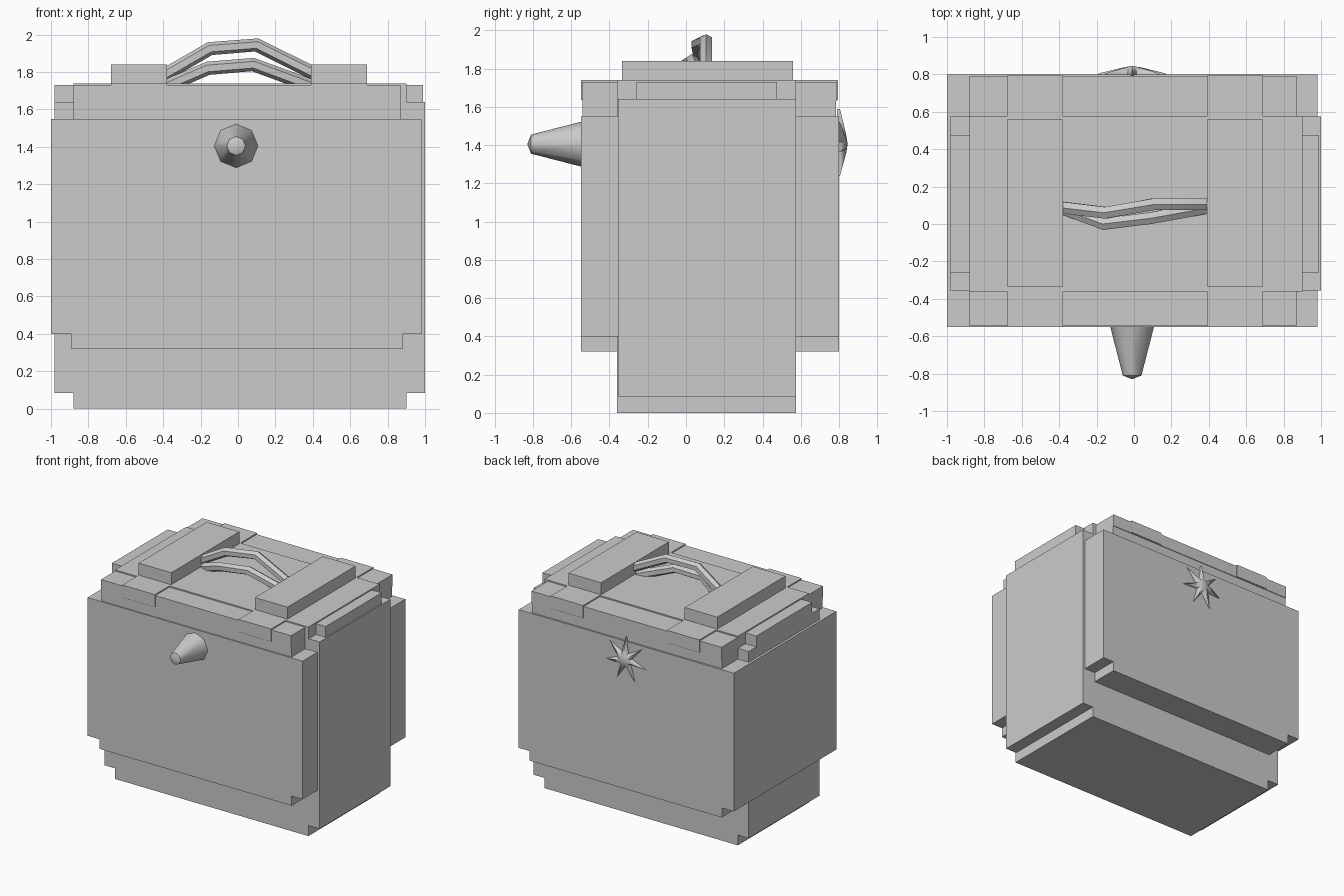
import bpy, bmesh
from math import sin, cos, pi
from mathutils import Vector

if "Cube" in bpy.data.objects:
    bpy.data.objects.remove(bpy.data.objects["Cube"])


def mesh_object(name, bm, smooth=True):
    bmesh.ops.recalc_face_normals(bm, faces=bm.faces)
    me = bpy.data.meshes.new(name)
    bm.to_mesh(me)
    bm.free()
    ob = bpy.data.objects.new(name, me)
    bpy.context.collection.objects.link(ob)
    if smooth:
        bpy.context.view_layer.objects.active = ob
        ob.select_set(True)
        bpy.ops.object.shade_smooth_by_angle(angle=0.9)
        ob.select_set(False)
    return ob


def box(name, x, y, z):
    bm = bmesh.new()
    bmesh.ops.create_cube(bm, size=1)
    for v in bm.verts:
        v.co = [(a + b) / 2 + c * (b - a) for (a, b), c in zip((x, y, z), v.co)]
    return mesh_object(name, bm, False)


def rings(name, loops, tip=None):
    """Skin a list of equal-length vertex loops; cap the ends."""
    bm = bmesh.new()
    vs = [[bm.verts.new(p) for p in loop] for loop in loops]
    n = len(vs[0])
    for a, b in zip(vs, vs[1:]):
        for i in range(n):
            bm.faces.new((a[i], a[(i + 1) % n], b[(i + 1) % n], b[i]))
    bm.faces.new(vs[0])
    if tip:
        t = bm.verts.new(tip)
        for i in range(n):
            bm.faces.new((vs[-1][i], vs[-1][(i + 1) % n], t))
    else:
        bm.faces.new(vs[-1])
    return mesh_object(name, bm)


def tube(name, pts, r, sides=6):
    pts = [Vector(p) for p in pts]
    loops = []
    for i, p in enumerate(pts):
        d = (pts[min(i + 1, len(pts) - 1)] - pts[max(i - 1, 0)]).normalized()
        u = d.cross(Vector((0, 1, 0))).normalized()
        w = d.cross(u)
        loops.append([p + r * (cos(2 * pi * k / sides) * u + sin(2 * pi * k / sides) * w)
                      for k in range(sides)])
    return rings(name, loops)


# Stepped body: core, side panels and front/back panels
box("core", (-0.88, 0.90), (-0.36, 0.575), (0, 1.74))
box("side_panels", (-0.98, 1.0), (-0.355, 0.575), (0.085, 1.64))
box("front_back_panels", (-1.0, 0.98), (-0.55, 0.80), (0.40, 1.55))
box("panel_lower_step", (-0.89, 0.88), (-0.55, 0.80), (0.32, 0.45))

# Lid: inset lip, front/back rails and side rails
box("lid_lip", (-0.88, 0.87), (-0.54, 0.785), (1.50, 1.63))
box("lid_rails", (-0.88, 0.87), (-0.545, 0.79), (1.63, 1.73))
box("lid_side_rails", (-0.98, 0.99), (-0.26, 0.475), (1.60, 1.73))

# Straps across the lid, each with a raised middle
for side, x in (("left", (-0.68, -0.38)), ("right", (0.39, 0.69))):
    box(side + "_strap_raised", x, (-0.335, 0.56), (1.70, 1.84))
    box(side + "_strap_ends", x, (-0.55, 0.795), (1.635, 1.74))

# Bent handle made of two bars
tube("handle_upper", [(-0.40, 0.09, 1.78), (-0.15, 0.06, 1.925),
                      (0.10, 0.105, 1.945), (0.42, 0.105, 1.785)], 0.036)
tube("handle_lower", [(-0.37, 0.08, 1.73), (-0.16, 0.0, 1.82),
                      (0.08, 0.03, 1.84), (0.38, 0.085, 1.73)], 0.036)


def ring_xz(y, r, n, cx=-0.01, cz=1.405):
    return [(cx + r(k) * sin(2 * pi * k / n), y, cz + r(k) * cos(2 * pi * k / n))
            for k in range(n)]


# Blunt cone on the front
rings("front_cone", [ring_xz(-0.53, lambda k: 0.122, 8),
                     ring_xz(-0.81, lambda k: 0.05, 8)], (-0.01, -0.83, 1.405))

# Seven-pointed star on the back
star = lambda k: 0.185 if k % 2 == 0 else 0.055
rings("back_star", [ring_xz(0.79, star, 14), ring_xz(0.805, star, 14),
                    ring_xz(0.838, lambda k: 0.045, 14)], (-0.01, 0.845, 1.405))
